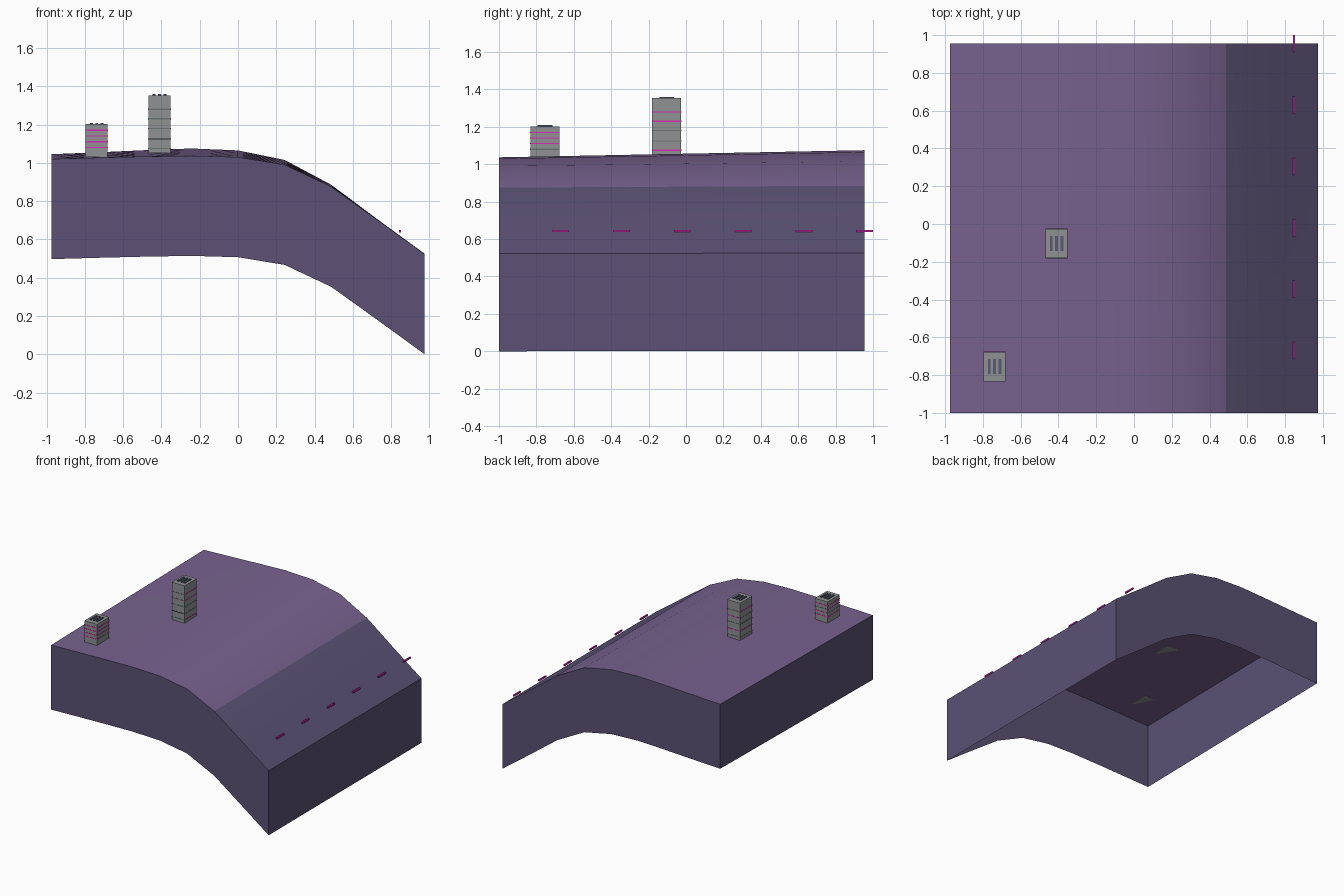
import bpy
import bmesh
import math
from mathutils import Vector

if "Cube" in bpy.data.objects:
    bpy.data.objects.remove(bpy.data.objects["Cube"])


def material(name, rgb):
    """Flat material from display (sRGB) values."""
    lin = [((c + 0.055) / 1.055) ** 2.4 for c in rgb]
    mat = bpy.data.materials.new(name)
    mat.use_nodes = True
    mat.diffuse_color = (*lin, 1)
    bsdf = mat.node_tree.nodes["Principled BSDF"]
    bsdf.inputs["Base Color"].default_value = (*lin, 1)
    bsdf.inputs["Roughness"].default_value = 0.8
    return mat


PURPLE = material("purple_ground", (0.47, 0.385, 0.56))
SLATE = material("slate_rock", (0.355, 0.32, 0.455))
GREY = material("tower_grey", (0.56, 0.57, 0.58))
MAGENTA = material("magenta_light", (0.85, 0.17, 0.70))
DIM = material("dim_strip", (0.42, 0.46, 0.45))
DARK = material("dark_strip", (0.15, 0.15, 0.18))
VENT = material("vent_slate", (0.33, 0.35, 0.44))


def finish(name, bm, mats):
    mesh = bpy.data.meshes.new(name)
    bm.to_mesh(mesh)
    bm.free()
    for m in mats:
        mesh.materials.append(m)
    obj = bpy.data.objects.new(name, mesh)
    bpy.context.collection.objects.link(obj)
    return obj


def box(name, center, size, mat):
    bm = bmesh.new()
    bmesh.ops.create_cube(bm, size=1)
    bmesh.ops.scale(bm, vec=Vector(size), verts=bm.verts)
    bmesh.ops.translate(bm, vec=Vector(center), verts=bm.verts)
    return finish(name, bm, [mat])


# Ground sheet: a ridge profile that rises slightly toward the back
HALF_X, FRONT_Y, BACK_Y, DEPTH = 0.975, -1.0, 0.955, 0.523
FRONT = [1.02, 1.027, 1.033, 1.037, 1.03, 0.99, 0.875, 0.70, 0.523]
BACK = [1.045, 1.055, 1.066, 1.075, 1.065, 1.015, 0.885, 0.703, 0.525]
N = len(FRONT) - 1


def height(x, y):
    u = (x + HALF_X) / (2 * HALF_X) * N
    i = min(int(u), N - 1)
    f = u - i
    t = (y - FRONT_Y) / (BACK_Y - FRONT_Y)
    front = FRONT[i] * (1 - f) + FRONT[i + 1] * f
    back = BACK[i] * (1 - f) + BACK[i + 1] * f
    return front + (back - front) * t


bm = bmesh.new()
grid = []
for j in range(N + 1):
    y = FRONT_Y + (BACK_Y - FRONT_Y) * j / N
    row = []
    for i in range(N + 1):
        x = HALF_X * (2 * i / N - 1)
        t = j / N
        row.append(bm.verts.new((x, y, FRONT[i] + (BACK[i] - FRONT[i]) * t)))
    grid.append(row)
for j in range(N):
    for i in range(N):
        f = bm.faces.new((grid[j][i], grid[j][i + 1],
                          grid[j + 1][i + 1], grid[j + 1][i]))
        f.material_index = 1 if i >= 6 else 0

# Side walls: skirt dropped from the border, open underneath
rim = [e for e in bm.edges if e.is_boundary]
skirt = bmesh.ops.extrude_edge_only(bm, edges=rim)["geom"]
bmesh.ops.translate(bm, vec=(0, 0, -DEPTH),
                    verts=[g for g in skirt if isinstance(g, bmesh.types.BMVert)])
for g in skirt:
    if isinstance(g, bmesh.types.BMFace):
        g.material_index = 1
bm.normal_update()
for f in bm.faces:
    c = f.calc_center_median()
    outward = Vector((0, 0, 1))
    if abs(f.normal.z) < 0.1:
        outward = Vector((c.x, 0, 0)) if abs(f.normal.x) > 0.5 else Vector((0, c.y, 0))
    if f.normal.dot(outward) < 0:
        f.normal_flip()
ground = finish("ground", bm, [PURPLE, SLATE])
bpy.context.view_layer.objects.active = ground
ground.select_set(True)
bpy.ops.object.shade_smooth_by_angle(angle=math.radians(25))
ground.select_set(False)

# Towers with light strips on each storey and three roof vents
W, D = 0.115, 0.155


def tower(name, x, y, top, levels, patterns):
    base = height(x, y)
    box(name, (x, y, (base + top) / 2), (W, D, top - base), GREY)
    sides = {"front": (0, -1), "right": (1, 0), "back": (0, 1), "left": (-1, 0)}
    kinds = {"m": MAGENTA, "d": DIM, "k": DARK}
    for side, (dx, dy) in sides.items():
        size = (0.003, D, 0.006) if dx else (W, 0.003, 0.006)
        for z, key in zip(levels, patterns[side]):
            box(f"{name}_{side}_strip", (x + dx * W / 2, y + dy * D / 2, z),
                size, kinds[key])
    for k in (-1, 0, 1):
        box(f"{name}_roof_vent", (x + k * 0.028, y, top + 0.003),
            (0.015, 0.08, 0.008), VENT)


tower("short_tower", -0.738, -0.755, 1.202, [1.17, 1.14, 1.11, 1.08],
      {"front": "mmmm", "right": "mmmd", "back": "mdmm", "left": "mmdm"})
tower("tall_tower", -0.41, -0.103, 1.353, [1.28, 1.23, 1.18, 1.125, 1.075],
      {"front": "dddkd", "right": "mmddm", "back": "dmdmd", "left": "mddmd"})

# Row of slim lights hovering over the slope
for k in range(6):
    box("slope_light", (0.847, 0.955 - k * 0.325, 0.643), (0.011, 0.09, 0.012), MAGENTA)
